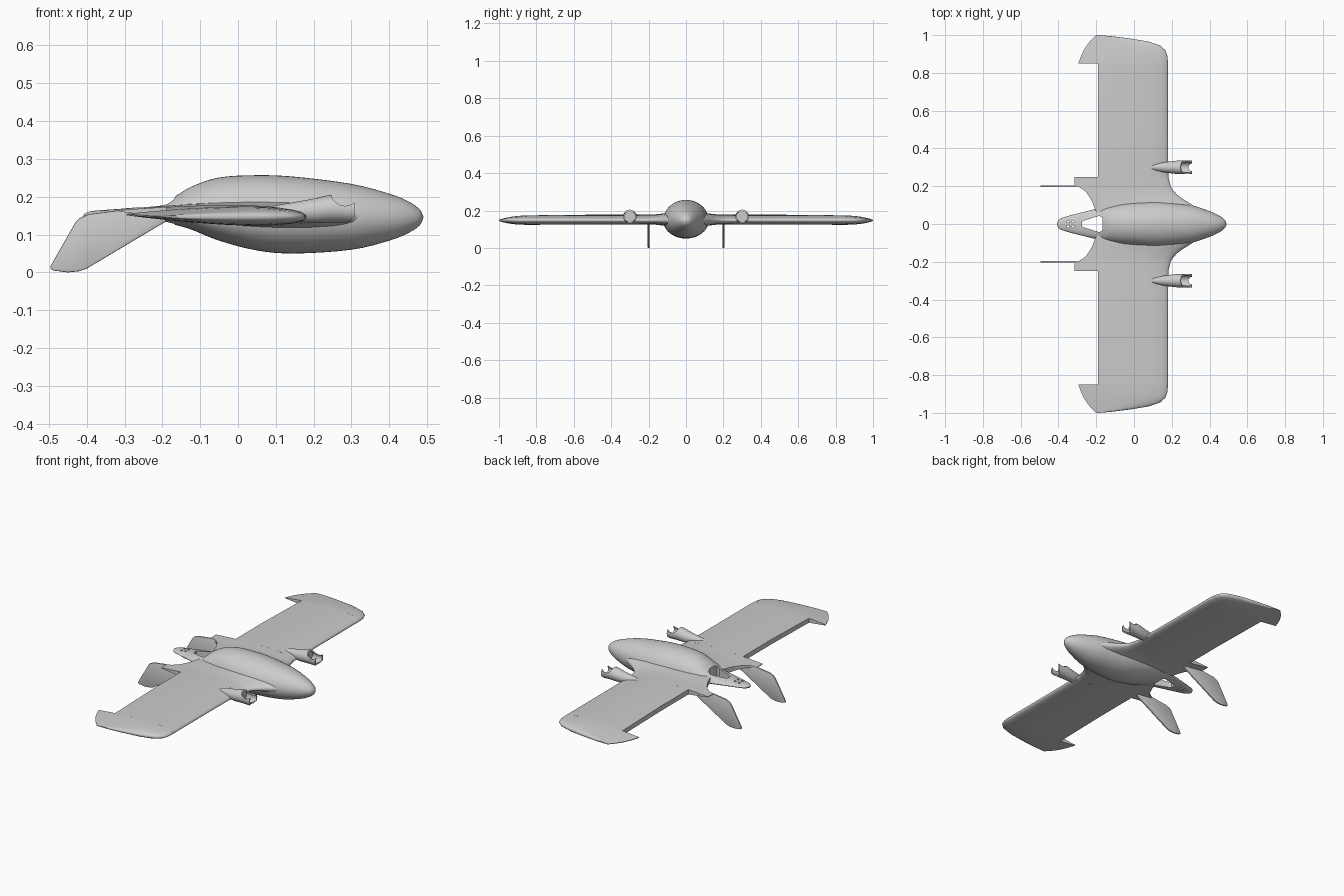
import bpy, bmesh, math
from mathutils import Vector

old = bpy.data.objects.get("Cube")
if old:
    bpy.data.objects.remove(old, do_unlink=True)

grey = bpy.data.materials.new("light_grey")
grey.use_nodes = True
grey.diffuse_color = (0.6, 0.6, 0.6, 1)
grey.node_tree.nodes["Principled BSDF"].inputs["Base Color"].default_value = (0.6, 0.6, 0.6, 1)


def loft(name, rings):
    """Skin a list of closed rings and cap both ends."""
    bm = bmesh.new()
    loops = [[bm.verts.new(p) for p in ring] for ring in rings]
    n = len(rings[0])
    for a, b in zip(loops, loops[1:]):
        for i in range(n):
            j = (i + 1) % n
            bm.faces.new((a[i], a[j], b[j], b[i]))
    bm.faces.new(loops[0])
    bm.faces.new(loops[-1])
    bmesh.ops.remove_doubles(bm, verts=bm.verts, dist=1e-6)
    bmesh.ops.recalc_face_normals(bm, faces=bm.faces)
    me = bpy.data.meshes.new(name)
    bm.to_mesh(me)
    bm.free()
    me.materials.append(grey)
    ob = bpy.data.objects.new(name, me)
    bpy.context.collection.objects.link(ob)
    return ob


def activate(ob):
    bpy.ops.object.select_all(action="DESELECT")
    ob.select_set(True)
    bpy.context.view_layer.objects.active = ob


def cut(target, cutter):
    """Subtract the cutter and discard it."""
    mod = target.modifiers.new("cut", "BOOLEAN")
    mod.operation, mod.solver, mod.object = "DIFFERENCE", "EXACT", cutter
    activate(target)
    bpy.ops.object.modifier_apply(modifier="cut")
    bpy.data.objects.remove(cutter, do_unlink=True)


def smooth(ob, angle=35):
    activate(ob)
    bpy.ops.object.shade_smooth_by_angle(angle=math.radians(angle))


def rod(centre, axis, radius, length):
    """Cylinder used as a cutter."""
    bpy.ops.mesh.primitive_cylinder_add(vertices=32, radius=radius, depth=length, location=centre)
    ob = bpy.context.object
    ob.rotation_euler = Vector(axis).to_track_quat("Z", "Y").to_euler()
    ob.hide_render = True
    return ob


def curve_through(rows, steps):
    """Catmull-Rom interpolation of rows of numbers."""
    out = []
    pts = [Vector(r) for r in rows]
    for i in range(len(pts) - 1):
        p0, p1, p2, p3 = pts[max(i - 1, 0)], pts[i], pts[i + 1], pts[min(i + 2, len(pts) - 1)]
        for k in range(steps):
            t = k / steps
            out.append(0.5 * (2 * p1 + (p2 - p0) * t + (2 * p0 - 5 * p1 + 4 * p2 - p3) * t * t
                              + (3 * p1 - p0 - 3 * p2 + p3) * t ** 3))
    return out + [pts[-1]]


# Fuselage: position, half width, top, bottom
BODY = [(-0.408, 0.004, 0.153, 0.148), (-0.402, 0.016, 0.157, 0.145), (-0.38, 0.033, 0.163, 0.142),
        (-0.29, 0.058, 0.17, 0.138), (-0.2, 0.08, 0.181, 0.132), (-0.16, 0.09, 0.205, 0.124),
        (-0.12, 0.098, 0.228, 0.112), (-0.05, 0.112, 0.251, 0.084), (0.05, 0.12, 0.257, 0.058),
        (0.15, 0.12, 0.253, 0.05), (0.3, 0.1, 0.234, 0.06), (0.4, 0.068, 0.208, 0.084),
        (0.45, 0.045, 0.188, 0.104), (0.48, 0.023, 0.167, 0.124), (0.49, 0.002, 0.147, 0.144)]
rings = []
for x, w, top, low in curve_through(BODY, 4):
    mid = 0.146 if x > 0 else 0.146 - x * 0.015
    ring = []
    for k in range(48):
        a = math.tau * k / 48
        s = math.sin(a)
        ring.append((x, w * math.cos(a), mid + s * ((top - mid) if s > 0 else (mid - low))))
    rings.append(ring)
fuselage = loft("fuselage", rings)

# Tail bay: tapered opening through the fuselage, and four small holes
bay = [(-0.275, -0.012), (-0.265, -0.018), (-0.185, -0.043), (-0.17, -0.038), (-0.166, -0.02)]
bay += [(x, -y) for x, y in reversed(bay)]
cutter = loft("bay_cutter", [[(x, y, z) for x, y in bay] for z in (0, 0.4)])
cut(fuselage, cutter)
for dx in (-0.013, 0.013):
    for dy in (-0.013, 0.013):
        cut(fuselage, rod((-0.337 + dx, dy, 0.15), (0, 0, 1), 0.006, 0.2))
smooth(fuselage)

# Wing stations: span, leading edge, trailing edge, thickness factor
WING = [(0.06, 0.36, -0.2, 1.5), (0.09, 0.325, -0.21, 1.45), (0.11, 0.295, -0.218, 1.35),
        (0.13, 0.262, -0.228, 1.22), (0.155, 0.228, -0.243, 1.1), (0.18, 0.205, -0.265, 1.03),
        (0.195, 0.196, -0.29, 1), (0.2, 0.194, -0.315, 1), (0.25, 0.182, -0.315, 1),
        (0.25, 0.182, -0.19, 1), (0.5, 0.18, -0.19, 1), (0.85, 0.18, -0.19, 1),
        (0.85, 0.18, -0.295, 1), (0.89, 0.177, -0.28, 0.93), (0.92, 0.166, -0.266, 0.82),
        (0.945, 0.138, -0.25, 0.68), (0.965, 0.08, -0.235, 0.52), (0.982, -0.02, -0.219, 0.34),
        (0.993, -0.11, -0.208, 0.2), (1.0, -0.185, -0.2, 0.04)]


def half_thickness(u):
    return 5 * 0.049 * (0.2969 * math.sqrt(u) - 0.126 * u - 0.3516 * u ** 2
                        + 0.2843 * u ** 3 - 0.1015 * u ** 4)


def wing_ring(y, lead, trail, thick, side):
    chord = lead + 0.318 if y < 0.85 else lead + 0.3
    if y > 0.85:
        chord = lead - trail + 0.004
    twist = 0.016 * min(1, max(0, (1 - y) / 0.4))
    upper, lower = [], []
    for k in range(17):
        x = lead + (trail - lead) * (k / 16) ** 2 if k < 6 else \
            lead + (trail - lead) * (0.14 + 0.86 * (k - 6 + 1) / 11)
        u = min(1, (lead - x) / chord)
        z, h = 0.147 + twist * u, half_thickness(u) * thick + 0.0008
        upper.append((x, side * y, z + h))
        lower.append((x, side * y, z - h))
    return upper + lower[::-1]


# Fin profile in the side plane
FIN = [(-0.19, 0.135), (-0.19, 0.158), (-0.3, 0.166), (-0.395, 0.154), (-0.42, 0.143), (-0.43, 0.132),
       (-0.494, 0.02), (-0.497, 0.011), (-0.488, 0.005), (-0.45, 0.0), (-0.42, 0.003), (-0.4, 0.01)]

# Nacelle rings: position, radius, axis height
NACELLE = [(0.06, 0.003, 0.164), (0.1, 0.014, 0.163), (0.15, 0.025, 0.161), (0.2, 0.032, 0.163),
           (0.24, 0.036, 0.168), (0.27, 0.036, 0.168), (0.308, 0.036, 0.166)]

for side, word in ((1, "port"), (-1, "starboard")):
    wing = loft(word + "_wing", [wing_ring(*row, side) for row in WING])
    smooth(wing)

    # Thin canted-down tail fin with softened edges
    fin = loft(word + "_fin", [[(x, side * 0.2 + d, z) for x, z in FIN] for d in (-0.005, 0.005)])
    bevel = fin.modifiers.new("soft_edges", "BEVEL")
    bevel.width, bevel.segments = 0.003, 2
    activate(fin)
    bpy.ops.object.modifier_apply(modifier="soft_edges")
    smooth(fin)

    # Motor nacelle: hollow front, open top and slotted floor
    y = side * 0.3
    rings = [[(x, y + r * math.cos(math.tau * k / 32), z + r * math.sin(math.tau * k / 32))
              for k in range(32)] for x, r, z in curve_through(NACELLE, 4)]
    nacelle = loft(word + "_nacelle", rings)
    cut(nacelle, rod((0.345, y, 0.168), (1, 0, 0), 0.029, 0.2))
    cut(nacelle, rod((0.283, y, 0.213), (0, 1, 0), 0.037, 0.2))
    cut(nacelle, rod((0.308, y, 0.14), (0, 0, 1), 0.02, 0.1))
    cut(nacelle, rod((0.318, y, 0.128), (0, 1, 0), 0.022, 0.2))
    smooth(nacelle)
